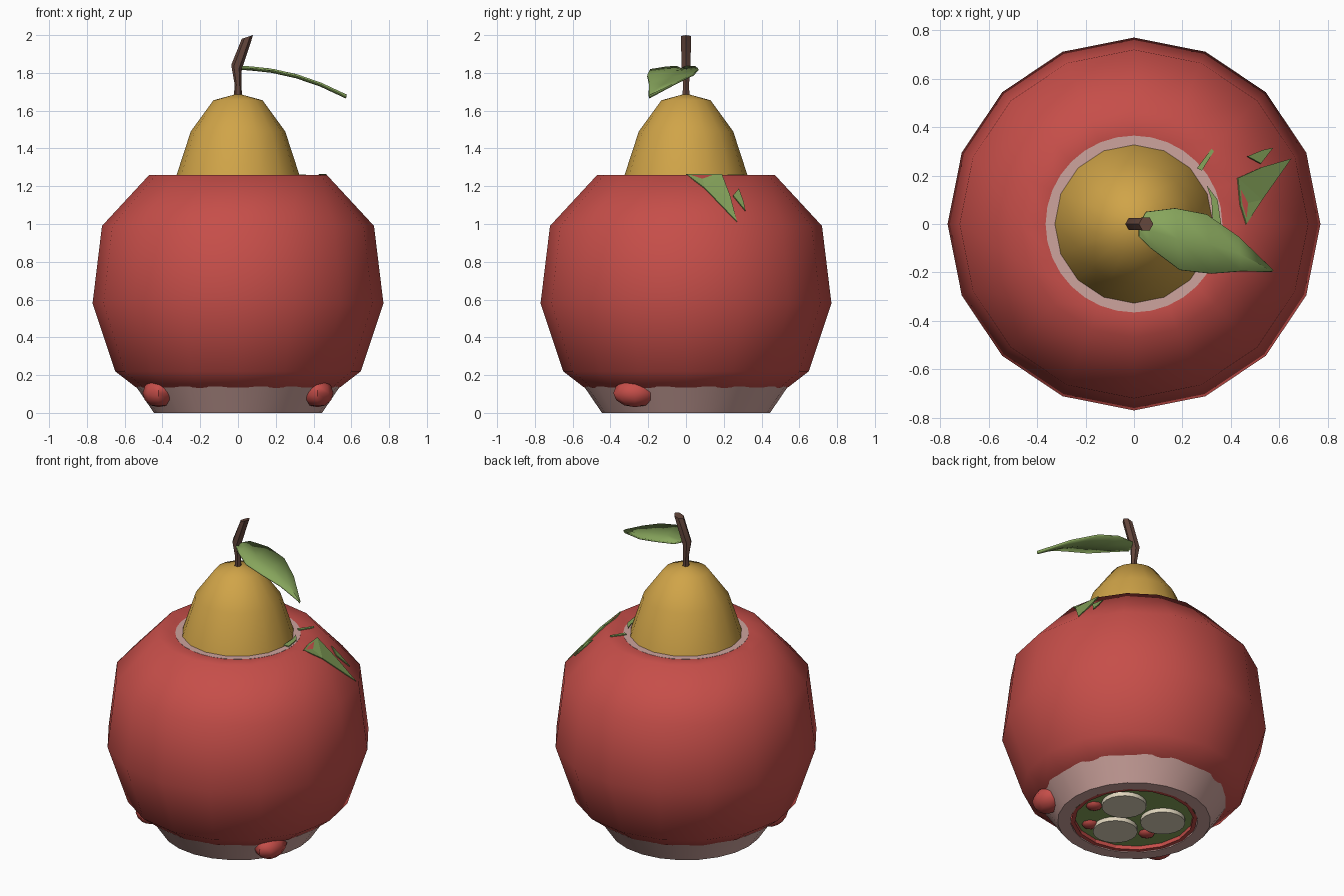
import bpy, bmesh, math
from mathutils import Vector

if "Cube" in bpy.data.objects:
    bpy.data.objects.remove(bpy.data.objects["Cube"])


def mat(name, r, g, b):
    m = bpy.data.materials.new(name)
    m.diffuse_color = [(c / 255 / 12.92 if c < 11 else ((c / 255 + .055) / 1.055) ** 2.4)
                       for c in (r, g, b)] + [1]
    m.use_nodes = True
    m.node_tree.nodes["Principled BSDF"].inputs["Base Color"].default_value = m.diffuse_color
    return m


RED = mat("apple red", 198, 78, 73)
PINK = mat("pale pink", 205, 163, 157)
YELLOW = mat("pear yellow", 208, 164, 72)
GREEN = mat("leaf green", 135, 165, 92)
BROWN = mat("stem brown", 100, 70, 60)
CREAM = mat("cream", 222, 212, 188)


def finish(name, bm, material, smooth=None):
    bmesh.ops.recalc_face_normals(bm, faces=bm.faces)
    me = bpy.data.meshes.new(name)
    bm.to_mesh(me)
    bm.free()
    me.materials.append(material)
    ob = bpy.data.objects.new(name, me)
    bpy.context.collection.objects.link(ob)
    if smooth:
        bpy.ops.object.select_all(action='DESELECT')
        ob.select_set(True)
        bpy.context.view_layer.objects.active = ob
        bpy.ops.object.shade_smooth_by_angle(angle=math.radians(smooth))
    return ob


def loft(bm, rings, cap=True):
    """Skin a list of vertex rings with quads, optionally capping the ends."""
    for a, b in zip(rings, rings[1:]):
        n = len(a)
        for i in range(n):
            bm.faces.new((a[i], a[(i + 1) % n], b[(i + 1) % n], b[i]))
    if cap:
        bm.faces.new(rings[0][::-1])
        bm.faces.new(rings[-1])


def lathe(name, profile, material, sides=16, cap=True, smooth=None, at=(0, 0)):
    bm = bmesh.new()
    rings = [[bm.verts.new((at[0] + r * math.cos(2 * math.pi * i / sides),
                            at[1] + r * math.sin(2 * math.pi * i / sides), z))
              for i in range(sides)] for r, z in profile]
    loft(bm, rings, cap)
    return finish(name, bm, material, smooth)


# Apple body, open at the bottom where the bowl foot shows
lathe("apple", [(.50, .12), (.54, .135), (.65, .22), (.77, .58), (.72, .99), (.47, 1.26), (.36, 1.25)],
      RED, cap=False, smooth=80)
lathe("top_disc", [(.365, 1.235), (.365, 1.252)], PINK, 32)

# Bowl foot with recessed underside
lathe("bowl_foot", [(.37, .03), (.37, 0), (.445, 0), (.54, .14)], PINK, 24, cap=False, smooth=30)
lathe("underside_ring", [(.37, .004), (.345, .004), (.345, .03)], RED, cap=False)
lathe("underside_green", [(.36, .028), (.36, .036)], GREEN)

# Round slices under the base
for k in range(3):
    a = math.radians(30 + 120 * k)
    lathe("slice", [(.13, .002), (.13, .03)], CREAM, 20, smooth=30,
          at=(.17 * math.cos(a), .17 * math.sin(a)))


def berry(name, pos, size):
    bm = bmesh.new()
    bmesh.ops.create_uvsphere(bm, u_segments=8, v_segments=6, radius=1)
    bmesh.ops.scale(bm, vec=size, verts=bm.verts)
    bmesh.ops.translate(bm, vec=pos, verts=bm.verts)
    finish(name, bm, RED, 50)


# Red berries breaking through the foot and the underside
for s in (-1, 1):
    berry("side_berry", (.42 * s, -.27, .105), (.085, .115, .075))
for x, y in ((.26, -.05), (.14, -.23), (-.18, -.10)):
    berry("under_berry", (x, y, .03), (.05, .05, .026))

# Pear
lathe("pear", [(.34, 1.20), (.325, 1.26), (.25, 1.49), (.13, 1.655), (.02, 1.685)],
      YELLOW, smooth=60)

# Bent stem
bm = bmesh.new()
rings = []
for x, z, r, tilt in ((0, 1.67, .022, 0), (0, 1.74, .018, 0), (-.008, 1.83, .028, .012), (.05, 1.99, .03, -.01)):
    rings.append([bm.verts.new((x + r * math.cos(i * math.pi / 3), r * math.sin(i * math.pi / 3),
                                z - tilt * math.cos(i * math.pi / 3))) for i in range(6)])
loft(bm, rings)
finish("stem", bm, BROWN, 35)

# Drooping leaf: each row has an upper edge, midrib and lower edge
bm = bmesh.new()
edges = [((.02, .0), (.02, -.05)), ((.05, .05), (.07, -.10)), ((.17, .065), (.19, -.19)),
         ((.30, .04), (.32, -.205)), ((.43, -.05), (.44, -.195)), ((.575, -.19), (.57, -.197))]
rows = []
for p, q in edges:
    m = (Vector(p) + Vector(q)) / 2
    rows.append([bm.verts.new((v[0], v[1], 1.832 - .46 * v[0] ** 2 - d))
                 for v, d in ((p, 0), (m, .012), (q, 0))])
for a, b in zip(rows, rows[1:]):
    for i in range(2):
        bm.faces.new((a[i], a[i + 1], b[i + 1], b[i]))
leaf = finish("leaf", bm, GREEN, 50)
sol = leaf.modifiers.new("thickness", 'SOLIDIFY')
sol.thickness = .01
sol.offset = 0


def shoulder_leaf(name, outline, lift):
    """Leaf piece lying on the sloping apple shoulder."""
    bm = bmesh.new()
    vs = []
    for x, y in outline:
        r = math.hypot(x, y)
        vs.append(bm.verts.new((x, y, 1.26 - max(0, r - .47) * 1.08 + lift)))
    f = bm.faces.new(vs)
    bmesh.ops.triangulate(bm, faces=[f])
    ob = finish(name, bm, GREEN)
    s = ob.modifiers.new("thickness", 'SOLIDIFY')
    s.thickness = .006


# Leaf showing through the apple shoulder
shoulder_leaf("shoulder_leaf", [(.43, .19), (.53, .235), (.65, .27), (.53, .10), (.465, 0), (.44, .08)], .006)
shoulder_leaf("shoulder_leaf_tip", [(.47, .28), (.53, .305), (.575, .315), (.525, .25)], .012)
shoulder_leaf("shoulder_leaf_base", [(.30, .16), (.345, .10), (.36, 0), (.325, 0), (.32, .10)], .002)
shoulder_leaf("shoulder_leaf_sliver", [(.26, .23), (.32, .31), (.33, .30), (.28, .22)], .002)
